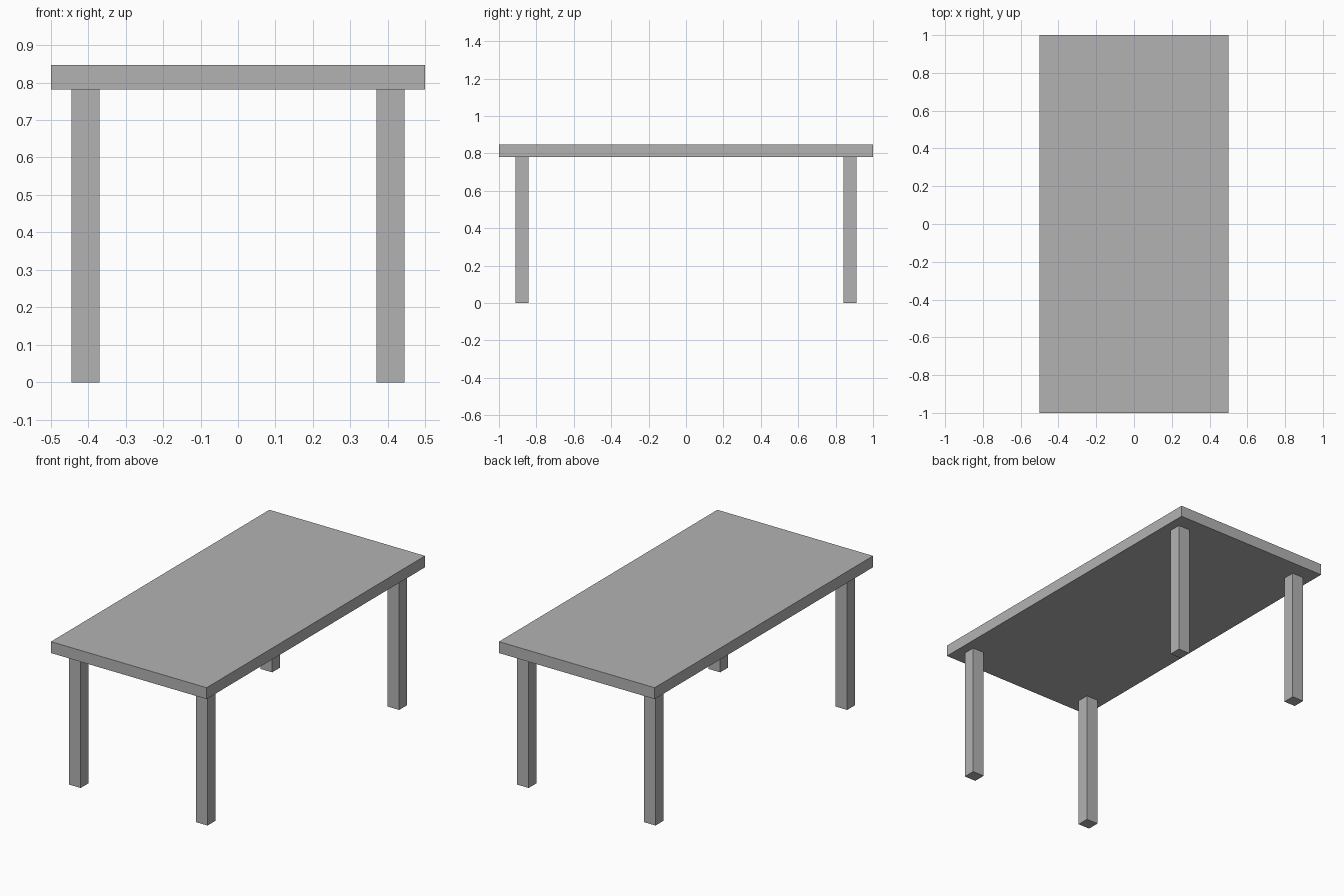
import bpy

cube = bpy.data.objects.get("Cube")
if cube:
    bpy.data.objects.remove(cube, do_unlink=True)

# One plain grey for the whole table
grey = bpy.data.materials.new("plain_grey")
grey.use_nodes = True
colour = (0.45, 0.45, 0.45, 1)
grey.diffuse_color = colour
grey.node_tree.nodes["Principled BSDF"].inputs["Base Color"].default_value = colour


def box(name, centre, size):
    bpy.ops.mesh.primitive_cube_add(size=1, location=centre)
    part = bpy.context.object
    part.name = name
    part.scale = size
    bpy.ops.object.transform_apply(location=False, rotation=False, scale=True)
    part.data.materials.append(grey)
    return part


HEIGHT = 0.847
LEG_HEIGHT = 0.781

# Table top
thickness = HEIGHT - LEG_HEIGHT
box("table_top", (0, 0, LEG_HEIGHT + thickness / 2), (0.998, 2, thickness))

# Four square legs, set in from the corners
for side, x in (("left", 0.407), ("right", -0.407)):
    for end, y in (("front", -0.877), ("back", 0.877)):
        box(f"{end}_{side}_leg", (x, y, LEG_HEIGHT / 2), (0.074, 0.071, LEG_HEIGHT))
